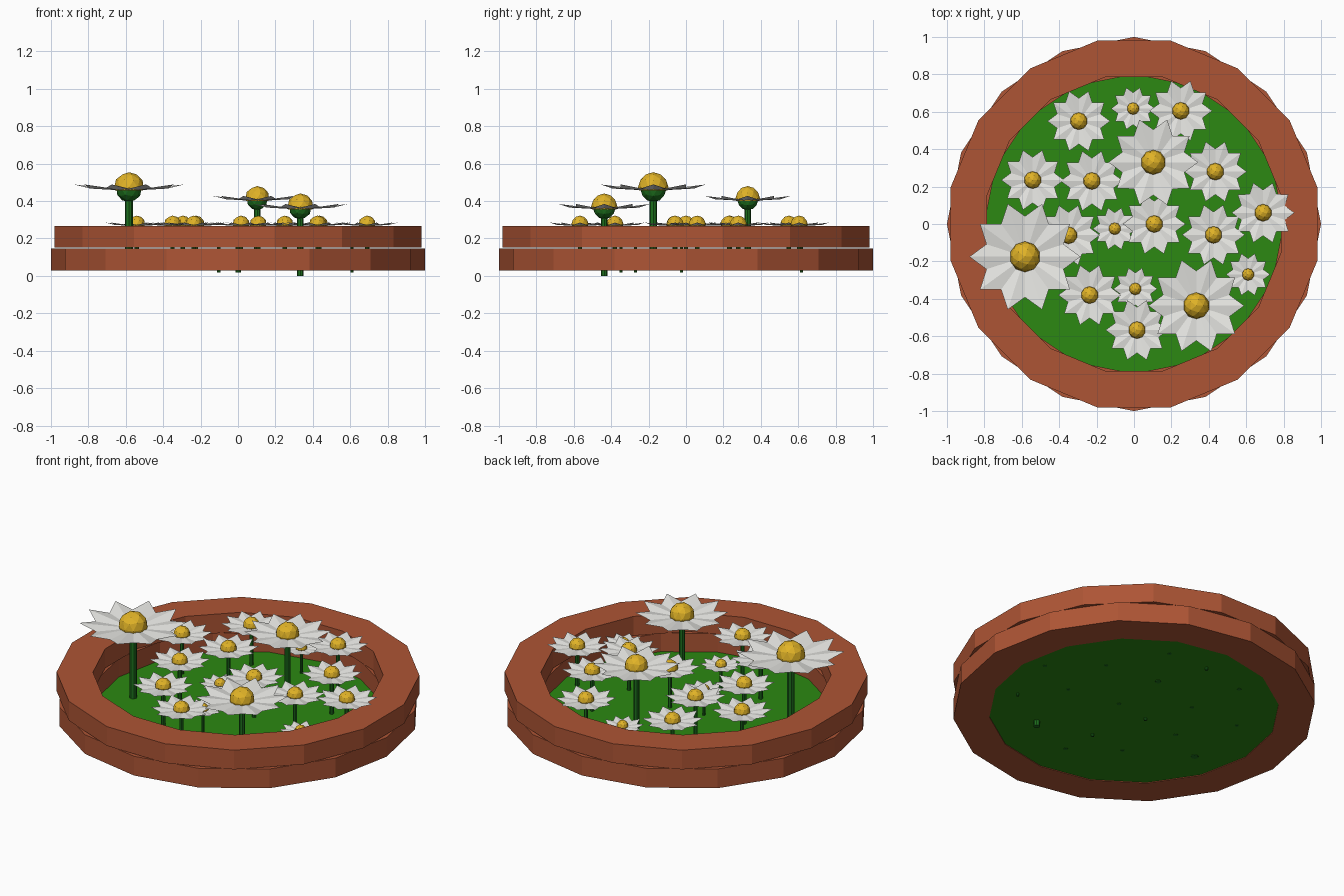
import bpy, bmesh
from math import pi, cos, sin

if "Cube" in bpy.data.objects:
    bpy.data.objects.remove(bpy.data.objects["Cube"])


def material(name, rgb):
    m = bpy.data.materials.new(name)
    m.diffuse_color = (*rgb, 1)
    m.use_nodes = True
    m.node_tree.nodes["Principled BSDF"].inputs["Base Color"].default_value = m.diffuse_color
    return m


BRICK = material("terracotta", (0.42, 0.09, 0.035))
SOIL = material("grass", (0.025, 0.25, 0.006))
LEAF = material("stem_green", (0.012, 0.16, 0.012))
WHITE = material("petal_white", (0.8, 0.8, 0.77))
YELLOW = material("pollen_yellow", (0.75, 0.45, 0.02))


def make(name, bm, mat, loc=(0, 0, 0)):
    bmesh.ops.recalc_face_normals(bm, faces=bm.faces)
    me = bpy.data.meshes.new(name)
    bm.to_mesh(me)
    bm.free()
    me.materials.append(mat)
    ob = bpy.data.objects.new(name, me)
    ob.location = loc
    bpy.context.collection.objects.link(ob)
    return ob


def ring(name, z0, z1, turn, n=16, outer=1.0, inner=0.8):
    bm = bmesh.new()
    profile = [(outer, z0), (outer, z1), (inner, z1), (inner, z0)]
    loops = []
    for i in range(n):
        a = 2 * pi * i / n + turn
        loops.append([bm.verts.new((r * cos(a), r * sin(a), z)) for r, z in profile])
    for i in range(n):
        p, q = loops[i], loops[(i + 1) % n]
        for k in range(4):
            bm.faces.new((p[k], q[k], q[(k + 1) % 4], p[(k + 1) % 4]))
    make(name, bm, BRICK)


def dome(name, radius, sign, mat, loc):
    # half ball: everything on the far side is cut off flat
    bm = bmesh.new()
    bmesh.ops.create_icosphere(bm, subdivisions=2, radius=radius)
    geom = bm.verts[:] + bm.edges[:] + bm.faces[:]
    cut = bmesh.ops.bisect_plane(bm, geom=geom, plane_co=(0, 0, -0.2 * radius * sign),
                                 plane_no=(0, 0, -sign), clear_outer=True)
    edges = [e for e in cut["geom_cut"] if isinstance(e, bmesh.types.BMEdge)]
    bmesh.ops.contextual_create(bm, geom=edges)
    make(name, bm, mat, loc)


def petals(name, R, loc, tips=10):
    # folded star: raised tips, lower notches
    bm = bmesh.new()
    c = bm.verts.new((0, 0, 0))
    rim = []
    for i in range(2 * tips):
        a = pi * i / tips
        r, z = ((R, 0.115 * R) if i % 2 == 0 else (0.73 * R, 0.04 * R))
        rim.append(bm.verts.new((r * cos(a), r * sin(a), z)))
    for i in range(2 * tips):
        bm.faces.new((c, rim[i], rim[(i + 1) % (2 * tips)]))
    make(name, bm, WHITE, loc)


def flower(i, x, y, R, z, base):
    petals(f"petals_{i}", R, (x, y, z))
    dome(f"flower_centre_{i}", 0.275 * R, 1, YELLOW, (x, y, z + 0.06 * R))
    dome(f"calyx_{i}", 0.235 * R, -1, LEAF, (x, y, z + 0.03 * R))
    bm = bmesh.new()
    bmesh.ops.create_cone(bm, cap_ends=True, segments=8, radius1=0.07 * R,
                          radius2=0.07 * R, depth=z - base)
    make(f"stem_{i}", bm, LEAF, (x, y, (z + base) / 2))


# planter: two stacked rings, turned half a facet against each other
ring("lower_ring", 0.03, 0.147, 0)
ring("upper_ring", 0.151, 0.268, pi / 16)

# grass floor
bm = bmesh.new()
bmesh.ops.create_circle(bm, cap_ends=True, segments=16, radius=0.8)
make("grass_floor", bm, SOIL, (0, 0, 0.034))

# flowers: three tall, the rest medium or small
tall = [(-0.583, -0.175, 0.297, 0.455, 0.03), (0.333, -0.437, 0.256, 0.355, 0.0),
        (0.103, 0.33, 0.24, 0.4, 0.03)]
medium = [(-0.295, 0.55), (0.25, 0.605), (-0.542, 0.235), (-0.225, 0.23), (0.435, 0.28),
          (0.69, 0.06), (0.108, 0), (0.425, -0.058), (-0.35, -0.06), (-0.237, -0.38),
          (0.016, -0.567)]
small = [(-0.005, 0.617), (-0.103, -0.025), (0.007, -0.347), (0.61, -0.27)]
beds = tall + [(x, y, 0.168, 0.266, 0.032) for x, y in medium]
beds += [(x, y, 0.118, 0.182, 0.018) for x, y in small]
for i, f in enumerate(beds, 1):
    flower(i, *f)
